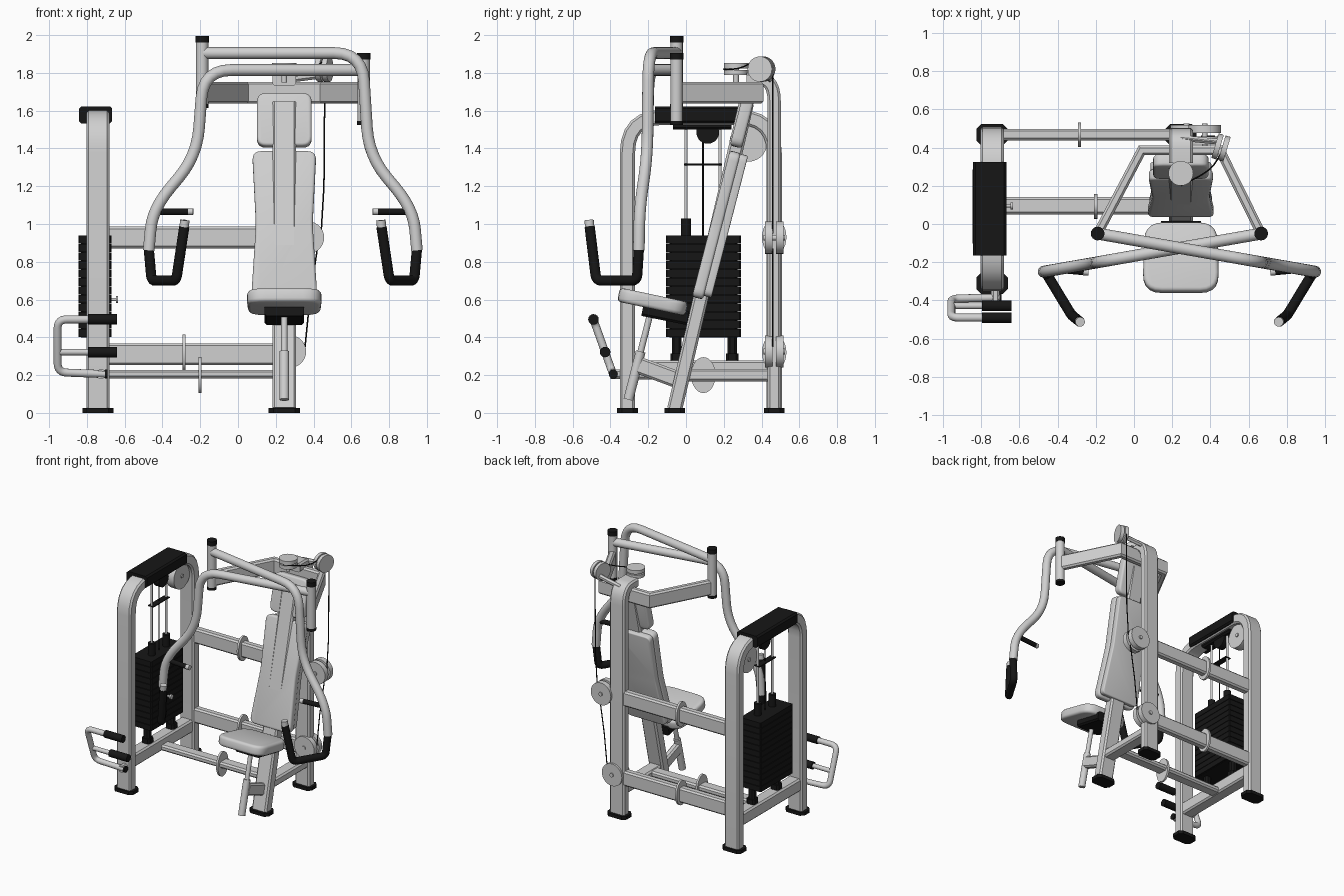
import bpy, bmesh, math
from mathutils import Vector, Matrix

if "Cube" in bpy.data.objects:
    bpy.data.objects.remove(bpy.data.objects["Cube"])


def material(name, rgb):
    m = bpy.data.materials.new(name)
    m.use_nodes = True
    m.diffuse_color = (*rgb, 1)
    m.node_tree.nodes["Principled BSDF"].inputs["Base Color"].default_value = (*rgb, 1)
    return m


GREY = material("light grey", (0.63, 0.63, 0.63))
BLACK = material("black", (0.008, 0.008, 0.008))
X, Y, Z = Vector((1, 0, 0)), Vector((0, 1, 0)), Vector((0, 0, 1))


def finish(name, bm, mat):
    bmesh.ops.recalc_face_normals(bm, faces=bm.faces)
    me = bpy.data.meshes.new(name)
    bm.to_mesh(me)
    bm.free()
    me.shade_smooth()
    me.set_sharp_from_angle(angle=math.radians(35))
    me.materials.append(mat)
    ob = bpy.data.objects.new(name, me)
    bpy.context.collection.objects.link(ob)
    return ob


def fillet(pts, r, closed=False, steps=6):
    """Round the corners of a polyline with quadratic arcs."""
    pts = [Vector(p) for p in pts]
    n, out = len(pts), []
    for i, p in enumerate(pts):
        if not closed and i in (0, n - 1):
            out.append(p)
            continue
        a, b = pts[i - 1] - p, pts[(i + 1) % n] - p
        ra, rb = min(r, a.length * .49), min(r, b.length * .49)
        a, b = p + a.normalized() * ra, p + b.normalized() * rb
        for k in range(steps + 1):
            t = k / steps
            out.append(a * (1 - t) ** 2 + p * 2 * t * (1 - t) + b * t * t)
    return out


def sweep(name, path, section, axis, mat):
    """Sweep a 2D section along a path with mitred joints."""
    path = [Vector(p) for p in path]
    tans = [(b - a).normalized() for a, b in zip(path, path[1:])]
    t = tans[0]
    u = (axis - t * axis.dot(t)).normalized()
    v = t.cross(u)
    bm, rings = bmesh.new(), []
    for i, p in enumerate(path):
        tin, tout = tans[max(i - 1, 0)], tans[min(i, len(tans) - 1)]
        m = (tin + tout).normalized()
        ring = []
        for a, b in section:
            off = u * a + v * b
            ring.append(bm.verts.new(p + off - tin * (off.dot(m) / tin.dot(m))))
        rings.append(ring)
        q = tin.rotation_difference(tout)
        u, v = q @ u, q @ v
    for r0, r1 in zip(rings, rings[1:]):
        for i in range(len(section)):
            j = (i + 1) % len(section)
            bm.faces.new((r0[i], r0[j], r1[j], r1[i]))
    bm.faces.new(rings[0])
    bm.faces.new(rings[-1])
    return finish(name, bm, mat)


def beam(name, path, w, h, axis=X, mat=GREY, c=0.012):
    """Chamfered box tube: w is measured along axis, h across it."""
    w, h = w / 2, h / 2
    sec = [(w, h - c), (w - c, h), (c - w, h), (-w, h - c),
           (-w, c - h), (c - w, -h), (w - c, -h), (w, c - h)]
    return sweep(name, path, sec, axis, mat)


def tube(name, path, r, mat=GREY, sides=16):
    sec = [(r * math.cos(i * math.tau / sides), r * math.sin(i * math.tau / sides)) for i in range(sides)]
    d = Vector(path[1]) - Vector(path[0])
    return sweep(name, path, sec, X if abs(d.normalized().x) < .8 else Y, mat)


def disc(name, c, axis, r, t, mat=GREY):
    c, axis = Vector(c), Vector(axis).normalized()
    return tube(name, [c - axis * t / 2, c + axis * t / 2], r, mat, 28)


def slab(name, outline, depth, origin, tilt, r=0.05, bevel=0.015, mat=GREY):
    """Padded slab: rounded outline, extruded and softened."""
    bm = bmesh.new()
    pts = fillet([(x, y, 0) for x, y in outline], r, True, 5)
    f = bm.faces.new([bm.verts.new(p) for p in pts])
    ext = bmesh.ops.extrude_face_region(bm, geom=[f])["geom"]
    bmesh.ops.translate(bm, vec=(0, 0, depth), verts=[g for g in ext if isinstance(g, bmesh.types.BMVert)])
    edges = [e for e in bm.edges if abs(e.verts[0].co.z - e.verts[1].co.z) < 1e-5]
    bmesh.ops.bevel(bm, geom=edges, offset=bevel, segments=3, profile=.5, affect='EDGES')
    bmesh.ops.transform(bm, matrix=Matrix.Translation(origin) @ Matrix.Rotation(tilt, 4, 'X'), verts=bm.verts)
    return finish(name, bm, mat)


SX, CX = -0.742, 0.245      # stack frame and seat centre planes
YF, YR = -0.31, 0.467       # front and rear posts

# Weight stack frame
beam("stack_arch", fillet([(SX, YF, .02), (SX, YF, 1.565), (SX, YR, 1.565), (SX, YR, .02)], .19), .122, .08)
beam("stack_base_bar", [(SX, YF, .228), (SX, YR, .228)], .1, .1)
beam("top_cover", [(SX - .012, -.165, 1.578), (SX - .012, .325, 1.578)], .175, .09, mat=BLACK)
for x, y in ((SX, YF), (SX, YR), (CX, YR), (CX, -.06)):
    beam("foot", [(x, y, 0), (x, y, .026)], .165, .11, mat=BLACK, c=.025)
disc("stack_pulley", (SX, .33, 1.43), X, .1, .06)
disc("stack_pulley_hub", (SX, .33, 1.43), X, .015, .075)

# Weight stack, guide rods and cable
plates = 12
for i in range(plates):
    z = .402 + i * .045
    beam("weight_plate", [(SX - .015, .092, z), (SX - .015, .092, z + .041)], .175, .396, mat=BLACK, c=.006)
beam("stack_core", [(SX - .015, .092, .4), (SX - .015, .092, .93)], .15, .36, mat=BLACK)
for y in (-.05, .245):
    beam("stack_stub", [(SX, y, .28), (SX, y, .41)], .05, .05, mat=BLACK)
    beam("stack_stub_base", [(SX, y, .275), (SX, y, .315)], .07, .065, mat=BLACK)
for y in (0, .18):
    tube("guide_rod", [(SX, y, .93), (SX, y, 1.55)], .009)
    tube("guide_rod_collar", [(SX, y, .93), (SX, y, 1.03)], .027, BLACK)
tube("stack_cable", [(SX, .09, .93), (SX, .09, 1.52)], .004, BLACK, 8)
beam("rod_tie_plate", [(SX, -.01, 1.315), (SX, .19, 1.315)], .05, .008, mat=BLACK, c=.002)
beam("pulley_bracket", [(SX, -.07, 1.52), (SX, .24, 1.52)], .07, .04, mat=BLACK)
disc("cable_pulley", (SX, .115, 1.485), X, .06, .05, BLACK)
tube("selector_pin", [(-.68, .095, .6), (-.64, .095, .6)], .008)
disc("selector_knob", (-.64, .095, .6), X, .018, .012)

# Cross beams joining the two frames, with collars
beam("upper_cross_beam", [(-.7, YR, .928), (.2, YR, .928)], .06, .115, Y)
beam("lower_cross_beam", [(-.7, YR, .31), (.2, YR, .31)], .06, .115, Y)
beam("floor_cross_beam", [(-.7, .095, .205), (CX, .095, .205)], .09, .045, Y)
for x, y, z in ((-.285, YR, .93), (-.285, YR, .32), (-.2, .092, .2)):
    ring = disc("beam_collar", (0, 0, 0), X, .095, .016)
    ring.scale.y = .68
    ring.location = (x, y, z)

# Seat frame
beam("rear_post", fillet([(CX, YR, .02), (CX, YR, 1.765), (CX, .32, 1.765)], .12), .125, .07)
beam("leaning_post", [(CX, -.06, .02), (CX, .32, 1.64)], .125, .08)
beam("base_bar", [(CX, -.02, .2), (CX, YR, .2)], .1, .065)
beam("seat_bracket", [(CX, -.245, .25), (CX, -.03, .17)], .05, .09)
beam("yoke", [(-.19, -.05, 1.695), (.04, .385, 1.695), (.45, .385, 1.695), (.665, -.05, 1.695)], .115, .05, Z)
tube("seat_stem_lower", [(CX, -.305, .07), (CX, -.24, .325)], .026)
tube("seat_stem_upper", [(CX, -.24, .325), (CX, -.185, .54)], .017)

# Upholstery
tilt = math.radians(90 - 14.5)
slab("seat_pad", [(-.2, 0), (.2, 0), (.19, .37), (-.19, .37)], .075, (CX, -.365, .59), math.radians(-12), .1, .02)
beam("seat_mount", [(CX, -.23, .548), (CX, .01, .5)], .21, .07, mat=BLACK)
waist = [(-.175, 0), (.175, 0), (.15, .4), (.17, .8), (-.17, .8), (-.15, .4)]
slab("back_pad", waist, .06, (CX, .09, .6), tilt, .05, .015)
slab("back_board", [(x * .95, y * .97 + .01) for x, y in waist], .045, (CX, .132, .6), tilt, .04, .008)
slab("head_pad", [(-.145, 0), (.145, 0), (.145, .29), (-.145, .29)], .065, (CX, .295, 1.4), tilt, .05, .015)

# Cable pulleys and cable
for dz in (-.018, .018):
    disc("top_pulley", (CX, .265, 1.82 + dz), Z, .065, .028)
    disc("side_pulley", (.455 + dz, .4 - dz * .3, 1.82), (1, -.3, 0), .067, .028)
tube("pulley_axle", [(CX, .265, 1.75), (CX, .265, 1.85)], .015)
beam("side_pulley_arm", [(CX, .45, 1.765), (.44, .43, 1.79)], .04, .03, Z)
for x, z in ((.37, .928), (.275, .325)):
    for dy in (-.03, .03):
        disc("rear_pulley", (x, YR + dy, z), Y, .086, .04)
    tube("rear_pulley_axle", [(x, .41, z), (x, .525, z)], .015)
tube("side_cable", [(.46, .46, 1.82), (.455, .46, 1.2), (.44, .46, .95)], .004, BLACK, 8)
tube("lower_cable", [(.42, .46, .87), (.38, .46, .6), (.355, .46, .35)], .004, BLACK, 8)
tube("top_cable", fillet([(CX, .2, 1.82), (.4, .28, 1.82), (.45, .36, 1.86)], .1), .004, BLACK, 8)

# Press arms: the two cross over, one higher than the other
MID = 0.2375
for side, top in ((1, 1.905), (-1, 1.815)):
    def at(x, z, y=None):
        if y is None:
            y = -.05 - .175 * (x + .43)
        return (MID + side * x, y, z)

    px, py = MID - side * .4275, -.05
    tube("pivot_post", [(px, py, top - .275), (px, py, top + .06)], .033)
    tube("pivot_cap", [(px, py, top + .055), (px, py, top + .09)], .036, BLACK)
    tube("pivot_base_cap", [(px, py, top - .29), (px, py, top - .27)], .035, BLACK)
    tube("press_arm", fillet([at(-.4275, top), at(.42, top), at(.455, 1.36), at(.69, 1.08), at(.71, .86)], .15), .031)
    tube("hand_grip", fillet([at(.71, .87), at(.695, .7, -.26), at(.565, .7, -.475), at(.522, .985, -.51)], .035),
         .027, BLACK)
    tube("hand_grip_tip", [at(.523, .98, -.51), at(.519, 1.02, -.512)], .025)
    tube("side_grip", [at(.5, 1.065, -.25), at(.66, 1.065, -.235)], .018, BLACK)
    tube("side_grip_tip", [at(.475, 1.065, -.252), at(.502, 1.065, -.25)], .018)

# Foot pedal handle on the stack frame
tube("pedal_frame", fillet([(-.7, -.49, .495), (-.955, -.49, .495), (-.955, -.39, .215), (-.7, -.385, .205)], .05), .021)
tube("pedal_mid_bar", [(-.955, -.428, .322), (-.7, -.428, .322)], .017)
for y, z in ((-.49, .495), (-.428, .322)):
    tube("pedal_grip", [(-.795, y, z), (-.64, y, z)], .028, BLACK)
disc("pedal_end_cap", (-.698, -.385, .205), X, .024, .012, BLACK)
beam("pedal_bracket", [(-.725, -.4, .205), (-.725, -.33, .205)], .045, .05)
